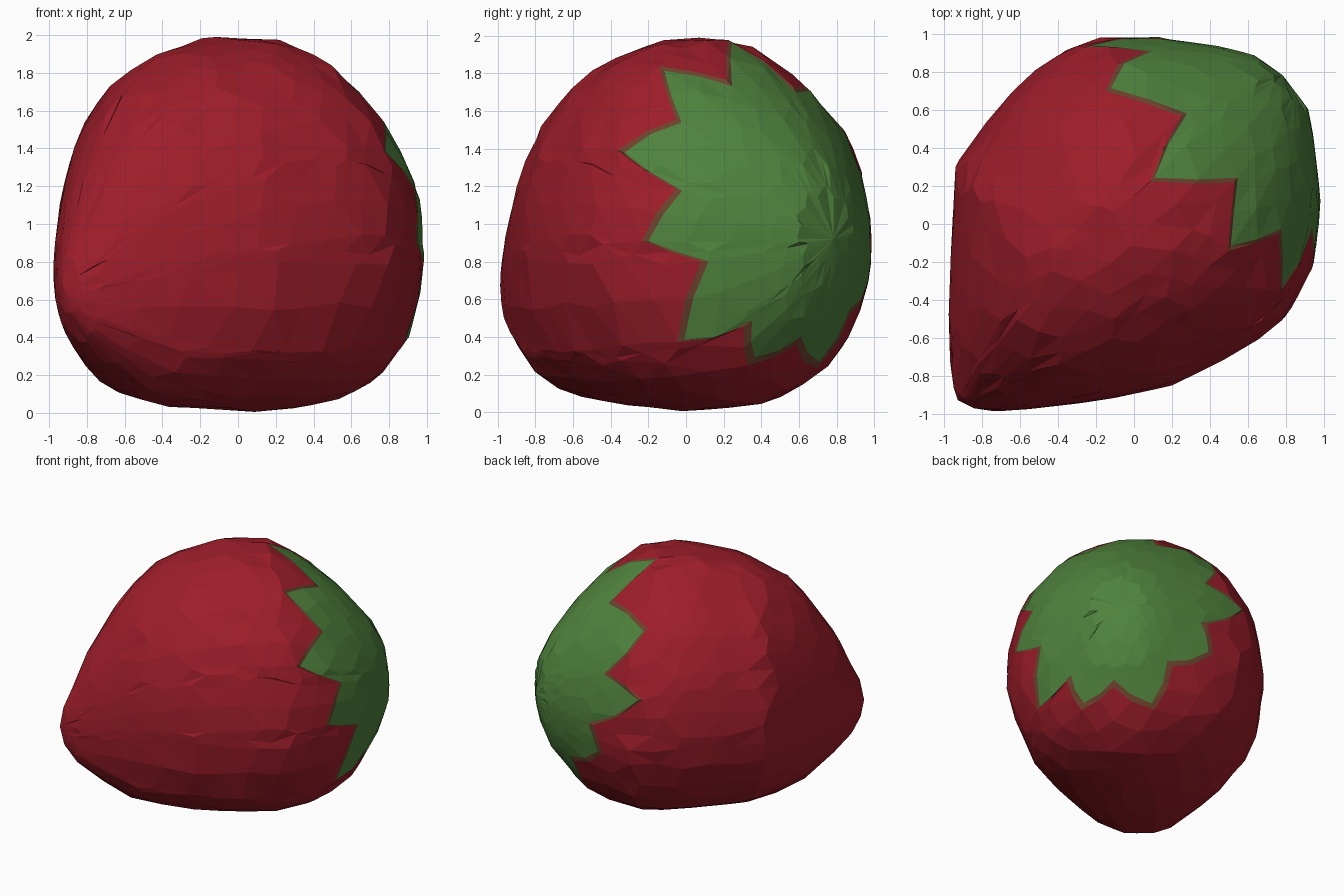
import bpy
import bmesh
import math
import random
from mathutils import Vector

random.seed(4)
cube = bpy.data.objects.get("Cube")
if cube:
    bpy.data.objects.remove(cube, do_unlink=True)


def material(name, rgb):
    mat = bpy.data.materials.new(name)
    mat.use_nodes = True
    mat.diffuse_color = (*rgb, 1)
    mat.node_tree.nodes["Principled BSDF"].inputs["Base Color"].default_value = (*rgb, 1)
    return mat


red = material("berry red", (0.34, 0.0125, 0.023))
green = material("leaf green", (0.079, 0.225, 0.047))
brown = material("leaf edge brown", (0.15, 0.055, 0.026))

# Cross-sections along the fruit's axis:
# position, side limits, height of the widest point, extent above and below it
SECTIONS = [
    (-1.315, 0, 0, 0.67, 0, 0),
    (-1.285, -0.06, 0.09, 0.67, 0.16, 0.14),
    (-1.22, -0.15, 0.18, 0.68, 0.28, 0.26),
    (-1.12, -0.27, 0.27, 0.72, 0.48, 0.4),
    (-0.81, -0.56, 0.52, 0.84, 0.83, 0.74),
    (-0.46, -0.89, 0.75, 0.9, 1.0, 0.87),
    (-0.04, -0.95, 0.89, 0.92, 1.09, 0.92),
    (0.25, -0.95, 0.92, 0.93, 1.05, 0.92),
    (0.53, -0.87, 0.82, 0.91, 0.9, 0.87),
    (0.78, -0.62, 0.62, 0.9, 0.68, 0.71),
    (1.0, -0.32, 0.34, 0.92, 0.4, 0.43),
    (1.08, -0.18, 0.22, 0.92, 0.22, 0.22),
    (1.11, 0, 0, 0.92, 0, 0),
]
TIP, POLE = SECTIONS[0][0], SECTIONS[-1][0]
BULGE = 0.075

# Leaf star outline, alternating points and notches: angle, position on the axis
STAR = [
    (95, 0.25), (73, 0.56), (60, 0.28), (45, 0.53), (27, 0.32),
    (20, 0.65), (0, 0.53), (-8, 0.78), (-37, 0.62), (-43, 0.88),
    (-61, 0.81), (-82, 0.93), (-110, 0.8), (-138, 0.91), (-164, 0.76),
    (-181, 0.82), (-198, 0.5), (-213, 0.71), (-229, 0.42), (-255, 0.61),
]


def surface(u, angle, rough=0.0):
    """Point on the fruit at an axis position and an angle round the axis."""
    for low, high in zip(SECTIONS, SECTIONS[1:]):
        if u <= high[0]:
            break
    t = (u - low[0]) / (high[0] - low[0])
    _, left, right, zc, above, below = (a + (b - a) * t for a, b in zip(low, high))
    c, s = math.cos(angle), math.sin(angle)
    k = 1 - random.uniform(0, rough)
    # The lower flank on one side is fuller
    if c > 0 and s < 0:
        k += BULGE * (2 * c * s) ** 2
    v = (left + right) / 2 + (right - left) / 2 * c * k
    z = zc + (above if s > 0 else below) * s * k
    return Vector(((u + v) * math.sqrt(0.5), (u - v) * math.sqrt(0.5), z))


# Columns round the axis, each with the leaf edge position
columns = []
for i, (a0, u0) in enumerate(STAR):
    a1, u1 = STAR[(i + 1) % len(STAR)]
    if a1 > a0:
        a1 -= 360
    for t in (0, 0.5):
        columns.append((math.radians(a0 + (a1 - a0) * t), u0 + (u1 - u0) * t))

LEAF_ROWS = (0.07, 0.22, 0.45, 0.72, 1)
FRUIT_ROWS = (0.08, 0.17, 0.27, 0.37, 0.47, 0.57, 0.67, 0.77, 0.87, 0.945)
EDGE = 0.03

# Fruit and leaf cap as one faceted skin
bm = bmesh.new()
rows = []
for f in LEAF_ROWS:
    rows.append([bm.verts.new(surface(POLE + (edge - POLE) * f, a, 0.014)) for a, edge in columns])
rows.append([bm.verts.new(surface(edge - EDGE, a, 0.008)) for a, edge in columns])
for f in FRUIT_ROWS:
    ring = []
    for a, edge in columns:
        start = edge - EDGE
        u = start + (TIP - start) * (f + random.uniform(-0.015, 0.015))
        ring.append(bm.verts.new(surface(u, a + random.uniform(-0.03, 0.03), 0.016)))
    rows.append(ring)

# Blunt end ring, then the two closing points
rows.append([bm.verts.new(surface(SECTIONS[1][0], a)) for a, _ in columns])
pole = bm.verts.new(surface(POLE, 0))
tip = bm.verts.new(surface(TIP, 0))

count = len(columns)
edge_row = len(LEAF_ROWS) - 1
for i in range(count):
    j = (i + 1) % count
    bm.faces.new((pole, rows[0][i], rows[0][j])).material_index = 1
    bm.faces.new((tip, rows[-1][j], rows[-1][i]))
    for r, (upper, lower) in enumerate(zip(rows, rows[1:])):
        face = bm.faces.new((upper[i], lower[i], lower[j], upper[j]))
        face.material_index = 1 if r < edge_row else 2 if r == edge_row else 0

bmesh.ops.triangulate(bm, faces=bm.faces[:])
bmesh.ops.recalc_face_normals(bm, faces=bm.faces[:])
mesh = bpy.data.meshes.new("strawberry")
bm.to_mesh(mesh)
bm.free()
for mat in (red, green, brown):
    mesh.materials.append(mat)
bpy.context.collection.objects.link(bpy.data.objects.new("strawberry", mesh))
